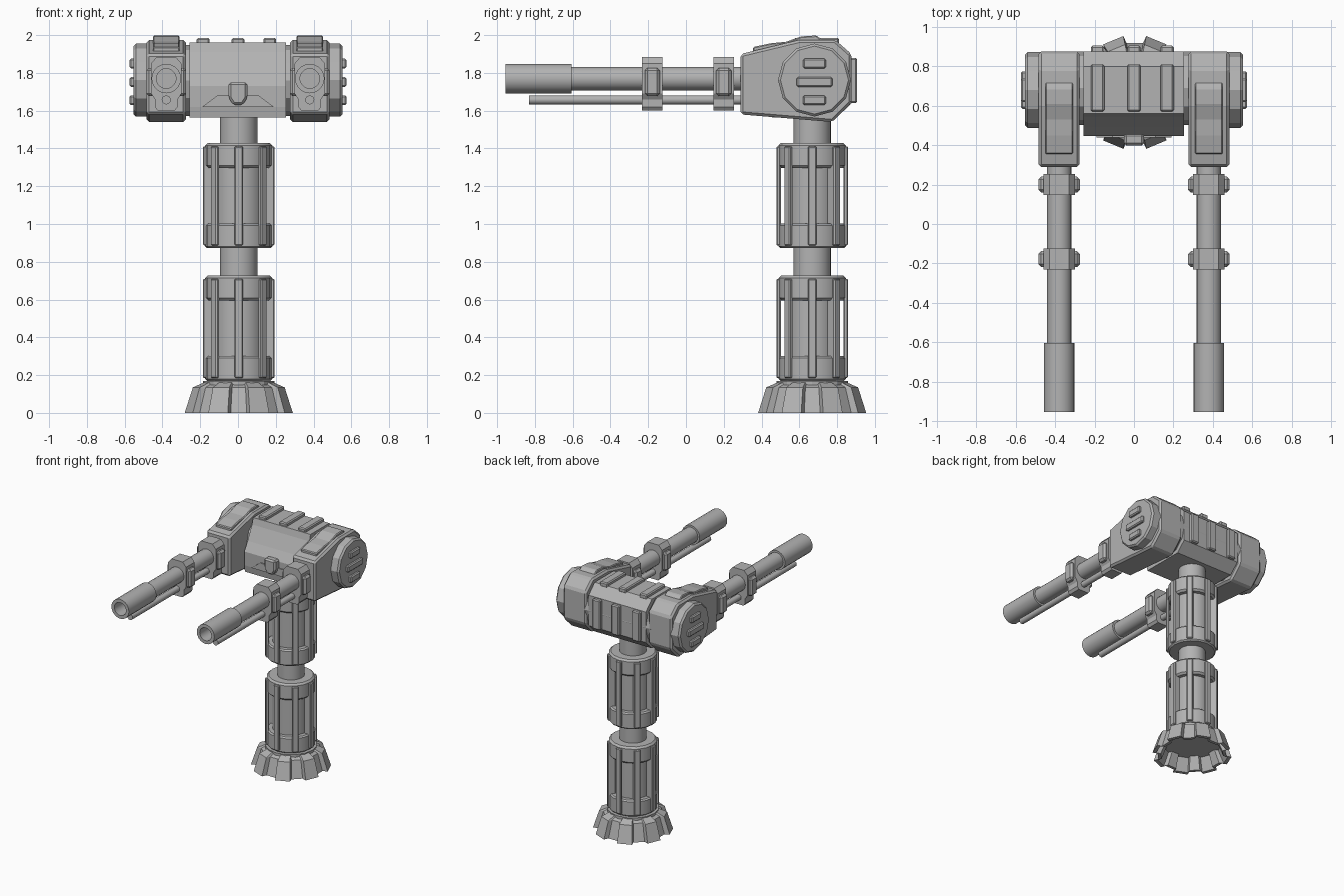
import bpy, bmesh, math
from mathutils import Vector

old = bpy.data.objects.get("Cube")
if old:
    bpy.data.objects.remove(old, do_unlink=True)

grey = bpy.data.materials.new("plain_grey")
grey.use_nodes = True
COLOUR = (0.45, 0.45, 0.45, 1)
grey.diffuse_color = COLOUR
grey.node_tree.nodes["Principled BSDF"].inputs["Base Color"].default_value = COLOUR

COL_Y = 0.668          # column axis
GUN_X, GUN_Z = 0.38, 1.77


def finish(name, bm, bevel=0.0, smooth=False):
    bmesh.ops.remove_doubles(bm, verts=bm.verts, dist=1e-5)
    bmesh.ops.recalc_face_normals(bm, faces=bm.faces)
    mesh = bpy.data.meshes.new(name)
    bm.to_mesh(mesh)
    bm.free()
    mesh.materials.append(grey)
    ob = bpy.data.objects.new(name, mesh)
    bpy.context.collection.objects.link(ob)
    if bevel:
        mod = ob.modifiers.new("bevel", 'BEVEL')
        mod.width = bevel
        mod.segments = 1
        mod.limit_method = 'ANGLE'
    if smooth:
        bpy.ops.object.select_all(action='DESELECT')
        ob.select_set(True)
        bpy.context.view_layer.objects.active = ob
        bpy.ops.object.shade_smooth_by_angle(angle=math.radians(35))
    return ob


def prism(name, profile, axis, a, b, bevel=0.0):
    """Extrude a profile along x (axis 0, points are y,z) or y (axis 1, points are x,z)."""
    bm = bmesh.new()
    ends = []
    for t in (a, b):
        ends.append([bm.verts.new((t, u, v) if axis == 0 else (u, t, v)) for u, v in profile])
    bm.faces.new(ends[0])
    bm.faces.new(ends[1])
    n = len(profile)
    for i in range(n):
        j = (i + 1) % n
        bm.faces.new((ends[0][i], ends[0][j], ends[1][j], ends[1][i]))
    return finish(name, bm, bevel)


def box(name, centre, size, bevel=0.0, turn=(0, 0, 0)):
    bm = bmesh.new()
    bmesh.ops.create_cube(bm, size=1)
    bmesh.ops.scale(bm, vec=Vector(size), verts=bm.verts)
    ob = finish(name, bm, bevel)
    ob.location = centre
    ob.rotation_euler = turn
    return ob


def lathe(name, profile, centre, angles=24, turn=(0, 0, 0), smooth=True):
    """Revolve (radius, height) points; angles is a side count or a list of (degrees, scale)."""
    if isinstance(angles, int):
        angles = [(360 * i / angles, 1) for i in range(angles)]
    bm = bmesh.new()
    rows = []
    for r, z in profile:
        rows.append([bm.verts.new((r * s * math.cos(math.radians(d)),
                                   r * s * math.sin(math.radians(d)), z)) for d, s in angles])
    n = len(angles)
    for lo, hi in zip(rows, rows[1:]):
        for i in range(n):
            j = (i + 1) % n
            bm.faces.new((lo[i], lo[j], hi[j], hi[i]))
    ob = finish(name, bm, 0, smooth)
    ob.location = centre
    ob.rotation_euler = turn
    return ob


def rod(name, r, a, b, centre, sides=24, turn=(0, 0, 0), chamfer=0.0, smooth=True):
    pts = [(0, a), (r - chamfer, a), (r, a + chamfer), (r, b - chamfer), (r - chamfer, b), (0, b)]
    return lathe(name, pts, centre, sides, turn, smooth)


# Flared base with eight petals, hollow underneath
petals = []
for k in range(8):
    mid = 22.5 + 45 * k
    petals += [(mid - 11, 1), (mid + 11, 1), (mid + 13, 0.87), (mid + 32, 0.87)]
lathe("base_skirt", [(0, 0.1), (0.22, 0.1), (0.265, 0), (0.292, 0), (0.248, 0.135), (0.19, 0.16), (0, 0.16)],
      (0.004, COL_Y, 0), petals, smooth=False)
rod("base_cap", 0.19, 0.13, 0.168, (0.004, COL_Y, 0), 16, smooth=False)

# Column core and the two caged sections
axis = (0.004, COL_Y, 0)
rod("column_core", 0.1, 0.14, 1.6, axis)
for low in (0.17, 0.872):
    rod("column_drum", 0.135, low + 0.02, low + 0.54, axis)
    rod("lower_ring", 0.178, low, low + 0.13, axis, 16, chamfer=0.01)
    rod("upper_ring", 0.178, low + 0.425, low + 0.558, axis, 16, chamfer=0.014)
    for k in range(8):
        a = math.radians(45 * k)
        s = math.sin(a)
        inner = 0.166 if s < -0.5 or s > 0.9 else 0.132
        mid = (inner + 0.19) / 2
        box("cage_rib", (0.004 + mid * math.cos(a), COL_Y + mid * s, low + 0.277),
            (0.19 - inner, 0.046, 0.525), 0.006, (0, 0, a))

# Central housing
prism("central_housing", [(0.56, 1.96), (0.8, 1.96), (0.876, 1.885), (0.876, 1.64), (0.8, 1.565),
                          (0.455, 1.565), (0.447, 1.62), (0.447, 1.73), (0.49, 1.8), (0.545, 1.91)],
      0, -0.257, 0.253)
rod("housing_axle", 0.187, -0.3, 0.3, (0, 0.69, 1.76), 12, (0, math.pi / 2, 0), smooth=False)
for x in (-0.185, 0, 0.168):
    box("top_rib", (x, 0.69, 1.965), (0.068, 0.24, 0.04), 0.008)
    box("back_rib", (x, 0.88, 1.76), (0.068, 0.05, 0.24), 0.008)
prism("front_panel", [(-0.19, 1.62), (-0.11, 1.68), (0.11, 1.68), (0.19, 1.62)], 1, 0.438, 0.46)
prism("front_shield", [(-0.05, 1.75), (0.05, 1.75), (0.05, 1.67), (0.025, 1.63), (-0.025, 1.63), (-0.05, 1.67)],
      1, 0.398, 0.46, 0.012)

pod_profile = [(0.289, 1.9), (0.6, 1.975), (0.79, 1.975), (0.876, 1.9),
               (0.876, 1.64), (0.775, 1.54), (0.289, 1.58)]
cover_profile = [(0.355, 1.89), (0.355, 1.937), (0.45, 1.957), (0.53, 1.965),
                 (0.61, 1.993), (0.69, 1.998), (0.72, 1.975), (0.72, 1.93)]
forward = (math.pi / 2, 0, 0)

for side, label in ((1, "left"), (-1, "right")):
    gx = side * GUN_X
    # Gun pod with top cover and round side plate
    prism(label + "_pod", pod_profile, 0, gx - 0.104, gx + 0.104, 0.014)
    prism(label + "_pod_cover", cover_profile, 0, gx - 0.07, gx + 0.07, 0.006)
    lathe(label + "_side_disc", [(0, 0.47), (0.193, 0.47), (0.193, 0.54), (0.18, 0.553), (0, 0.553)],
          (0, 0.68, 1.762), 12, (0, side * math.pi / 2, 0), False)
    for z, length in ((1.85, 0.12), (1.752, 0.19), (1.655, 0.12)):
        box(label + "_disc_bar", (side * 0.557, 0.68, z), (0.034, length, 0.052), 0.008)

    # Barrel, hollow muzzle and thin lower barrel
    rod(label + "_barrel", 0.062, -0.32, 0.62, (gx, 0, GUN_Z), 20, forward)
    lathe(label + "_muzzle", [(0, 0.605), (0.078, 0.605), (0.078, 0.955), (0.052, 0.955), (0.052, 0.78), (0, 0.78)],
          (gx, 0, GUN_Z), 20, forward)
    rod(label + "_lower_barrel", 0.024, -0.32, 0.83, (gx, 0, 1.657), 12, forward)

    # Clamps holding both barrels
    for y in (-0.178, 0.2):
        outline = [(0.05, 1.885), (0.08, 1.85), (0.08, 1.69), (0.06, 1.66), (0.06, 1.62), (0.045, 1.6)]
        full = [(gx + u, v) for u, v in outline] + [(gx - u, v) for u, v in reversed(outline)]
        prism(label + "_clamp", full, 1, y - 0.054, y + 0.054)
        box(label + "_clamp_lugs", (gx, y, 1.752), (0.212, 0.08, 0.15), 0.015)
